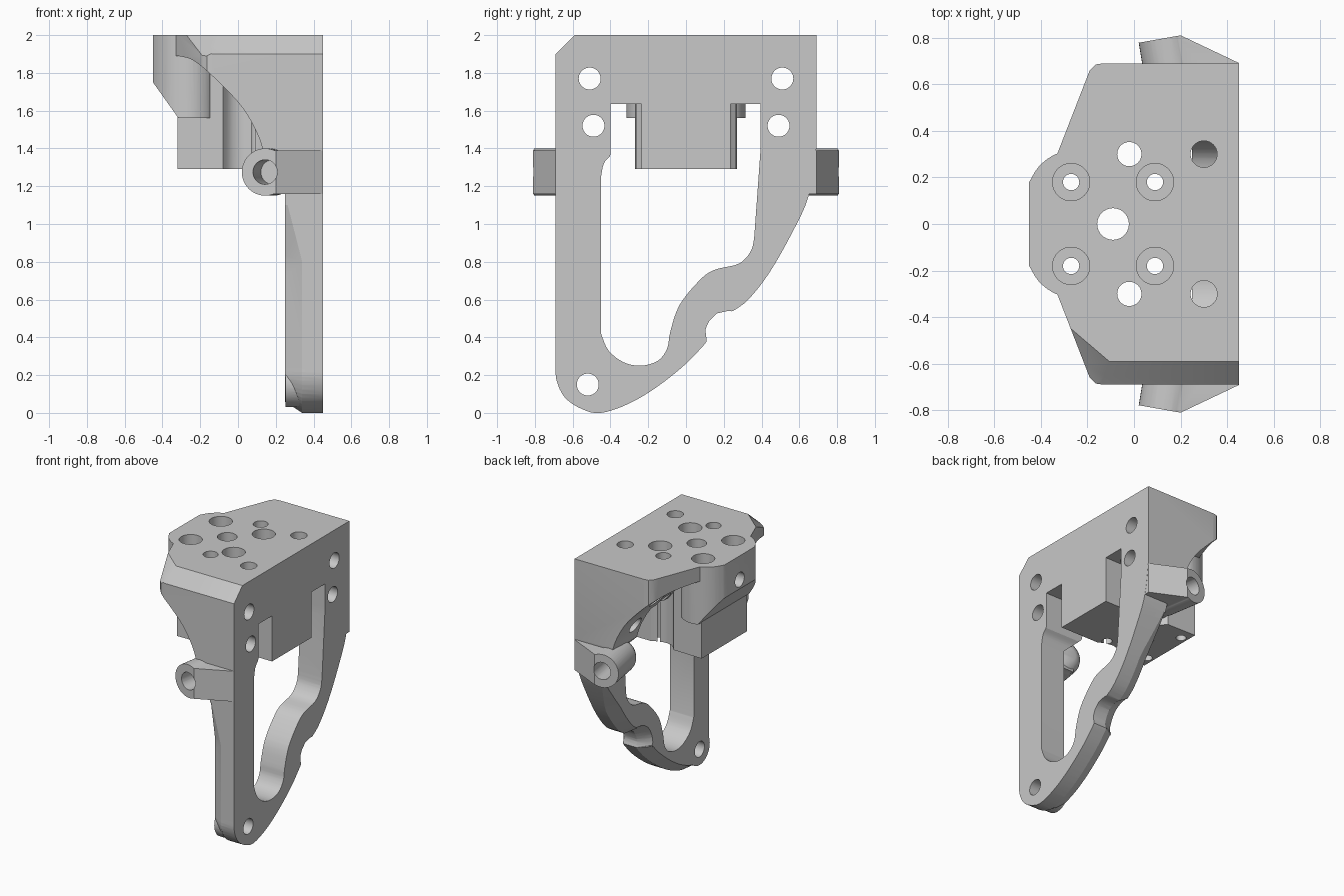
import bpy
import bmesh
from math import cos, sin, pi
from mathutils import Vector

if "Cube" in bpy.data.objects:
    bpy.data.objects.remove(bpy.data.objects["Cube"], do_unlink=True)

grey = bpy.data.materials.new("machined_grey")
grey.use_nodes = True
grey.diffuse_color = (0.58, 0.58, 0.58, 1)
grey.node_tree.nodes["Principled BSDF"].inputs["Base Color"].default_value = (0.58, 0.58, 0.58, 1)


def loft(name, loops):
    """Closed solid through matching loops of points."""
    bm = bmesh.new()
    rings = [[bm.verts.new(p) for p in loop] for loop in loops]
    n = len(rings[0])
    for a, b in zip(rings, rings[1:]):
        for i in range(n):
            j = (i + 1) % n
            bm.faces.new((a[i], a[j], b[j], b[i]))
    bm.faces.new(rings[0])
    bm.faces.new(rings[-1])
    bmesh.ops.triangulate(bm, faces=bm.faces[:])
    bmesh.ops.recalc_face_normals(bm, faces=bm.faces[:])
    mesh = bpy.data.meshes.new(name)
    bm.to_mesh(mesh)
    bm.free()
    mesh.materials.append(grey)
    ob = bpy.data.objects.new(name, mesh)
    bpy.context.collection.objects.link(ob)
    return ob


def prism(name, outline, axis, lo, hi):
    """Extrude a 2D outline along an axis."""
    place = {"x": lambda p, t: (t, p[0], p[1]),
             "y": lambda p, t: (p[0], t, p[1]),
             "z": lambda p, t: (p[0], p[1], t)}[axis]
    return loft(name, [[place(p, t) for p in outline] for t in (lo, hi)])


def rod(name, start, end, r, stations=((0, 1), (1, 1)), n=40):
    """Round bar; stations give (fraction along, fraction of radius)."""
    start, end = Vector(start), Vector(end)
    turn = Vector((0, 0, 1)).rotation_difference(end - start)
    ring = [turn @ Vector((r * cos(2 * pi * i / n), r * sin(2 * pi * i / n), 0)) for i in range(n)]
    return loft(name, [[start.lerp(end, t) + v * k for v in ring] for t, k in stations])


def is_closed(mesh):
    bm = bmesh.new()
    bm.from_mesh(mesh)
    closed = len(bm.faces) > 0 and all(e.is_manifold for e in bm.edges)
    bm.free()
    return closed


def combine(target, other, operation):
    """Boolean that keeps the first watertight result."""
    mod = target.modifiers.new("boolean", "BOOLEAN")
    mod.operation, mod.object = operation, other
    for solver in ("MANIFOLD", "EXACT"):
        mod.solver = solver
        bpy.context.view_layer.update()
        graph = bpy.context.evaluated_depsgraph_get()
        result = bpy.data.meshes.new_from_object(target.evaluated_get(graph))
        if is_closed(result):
            break
    target.modifiers.clear()
    target.data = result
    bpy.data.objects.remove(other, do_unlink=True)


def curve(points, steps=4):
    """Smooth open curve through the points."""
    pts = [Vector(p) for p in points]
    pts = [pts[0]] + pts + [pts[-1]]
    out = []
    for a, b, c, d in zip(pts, pts[1:], pts[2:], pts[3:]):
        for k in range(steps):
            t = k / steps
            out.append(0.5 * (2 * b + (c - a) * t + (2 * a - 5 * b + 4 * c - d) * t * t
                              + (3 * b - a - 3 * c + d) * t ** 3))
    return out + [pts[-1]]


def mirrored(half):
    """Complete an outline across y = 0."""
    return half + [(x, -y) for x, y in reversed(half)]


# Head and leg plate: one side profile, trimmed by the plan outline
gusset = curve([(-0.4, 1.9), (-0.27, 1.88), (-0.2, 1.84), (-0.1, 1.75), (0, 1.645), (0.06, 1.56),
                (0.11, 1.46), (0.135, 1.38)])
profile = [(0.6, 2.2), (-0.4, 2.2)] + gusset + [(0.25, 1.27), (0.25, -0.1), (0.6, -0.1)]
bracket = prism("bracket", profile, "y", -0.75, 0.75)
plan = [(0.7, 0.72), (-0.1, 0.72), (-0.13, 0.69), (-0.165, 0.685), (-0.19, 0.66), (-0.33, 0.3)]
combine(bracket, prism("plan_trim", mirrored(plan), "z", -0.3, 2.3), "INTERSECT")

# Window through the frame and under the head
window = [(-0.40, 1.635), (-0.40, 1.37)] + curve([(-0.402, 1.36), (-0.435, 1.32), (-0.45, 1.25)])
window += curve([(-0.45, 0.42), (-0.41, 0.33), (-0.33, 0.268), (-0.24, 0.25), (-0.15, 0.275),
                 (-0.1, 0.34), (-0.083, 0.43), (-0.035, 0.57), (0.07, 0.7), (0.15, 0.757),
                 (0.28, 0.79), (0.345, 0.86), (0.362, 0.94)])
window += [(0.395, 1.4), (0.395, 1.635)]
combine(bracket, prism("window_cutter", window, "x", -1, 1), "DIFFERENCE")

# Central block hanging under the head, with fluted sides
flute = curve([(-0.08, 0.265), (-0.04, 0.22), (0.02, 0.2), (0.09, 0.215), (0.13, 0.235)])
block = [(-0.32, 0.27)] + [(p.x, p.y) for p in flute] + [(0.55, 0.235)]
combine(bracket, prism("central_block", mirrored(block), "z", 1.29, 1.9), "UNION")

# Rounded nose with a sloping underside
nose = prism("nose", [(-0.45, 2.15), (-0.45, 1.75), (-0.315, 1.56), (0.1, 1.56), (0.1, 2.15)],
             "y", -0.4, 0.4)
lobe = curve([(-0.12, 0.2), (-0.155, 0.275), (-0.24, 0.315), (-0.335, 0.3), (-0.41, 0.245), (-0.46, 0.16)])
lobe = [(0.05, 0.19)] + [(p.x, p.y) for p in lobe]
combine(nose, prism("nose_plan", mirrored(lobe), "z", 1, 2.3), "INTERSECT")
combine(bracket, nose, "UNION")

# Outer edge of the tapered leg frame, trimming everything at once
back_edge = curve([(0.69, 1.4), (0.65, 1.15), (0.56, 0.95), (0.44, 0.74), (0.33, 0.6), (0.25, 0.54)])
notch = curve([(0.24, 0.538), (0.19, 0.537), (0.14, 0.51), (0.11, 0.46), (0.1, 0.42), (0.11, 0.38)], 2)
foot = curve([(0.1, 0.365), (0, 0.26), (-0.15, 0.14), (-0.3, 0.05), (-0.45, 0.0),
              (-0.55, 0.02), (-0.64, 0.08), (-0.685, 0.17), (-0.69, 0.25)])
lower = back_edge + notch + foot + [Vector((-0.69, z)) for z in (0.8, 0.95, 1.1)]
trim = [(-0.69, 1.9), (-0.59, 2), (0.69, 2)] + lower
combine(bracket, prism("side_trim", trim, "x", -1, 0.45), "INTERSECT")

# Slanted chamfer where the front edge meets the tapered side
side, out = Vector((0.76, -0.65, 0)), Vector((-0.65, -0.76, 0))
corner = Vector((-0.27, -0.45, 0))
wedge = [[corner + side * t + out * w + Vector((0, 0, z)) for w, z in ((-0.1, 2.1), (0.2, 1.8), (0.2, 2.1))]
         for t in (-0.1, 0.5)]
combine(bracket, loft("corner_chamfer", wedge), "DIFFERENCE")

# Chamfer along the rear outer edge of the leg, fading out upwards
path = [p for p in lower if p.y < 1.12]
sections = []
for i, p in enumerate(path):
    along = path[min(i + 1, len(path) - 1)] - path[max(i - 1, 0)]
    away = Vector((-along.y, along.x)).normalized()
    size = min(1, (1.15 - p.y) / 0.35)
    section = []
    for x, shift in ((0.25 + 0.108 * size, 0.012 * size), (0.25 - 0.018 * size, -0.072 * size),
                     (0.2, 0.02)):
        q = p + away * shift
        section.append((x, q.x, q.y))
    sections.append(section)
combine(bracket, loft("chamfer_cutter", sections), "DIFFERENCE")
combine(bracket, rod("foot_boss", (0.2505, -0.52, 0.152), (0.4, -0.52, 0.152), 0.122), "UNION")

# Pivot ears on both sides: rounded inner end, slanted outer faces
dome = [(0, 0.45), (0.03, 0.7), (0.08, 0.88), (0.15, 0.98), (0.2, 1), (1, 1)]
for s in (1, -1):
    strut = [(0.14, s * 0.48), (0.14, s * 0.85), (0.47, s * 0.85), (0.47, s * 0.48)]
    ear = prism("ear", strut, "z", 1.16, 1.39)
    combine(ear, rod("ear_boss", (0.2, s * 0.46, 1.275), (0.135, s * 0.85, 1.275), 0.125, dome), "UNION")
    limit = [(-0.1, s * 0.4), (-0.1, s * 0.757), (0.2, s * 0.81), (0.449, s * 0.692), (0.449, s * 0.4)]
    combine(ear, prism("ear_limit", limit, "z", 1, 1.6), "INTERSECT")
    combine(bracket, ear, "UNION")

# Drilled holes: start, end, radius
holes = [((-0.09, 0, 1), (-0.09, 0, 2.1), 0.068),
         ((-0.6, 0, 1.82), (-0.09, 0, 1.82), 0.055),
         ((0.1, -0.52, 0.15), (0.6, -0.52, 0.15), 0.058)]
for s in (1, -1):
    for x in (-0.27, 0.09):
        holes += [((x, s * 0.18, 1), (x, s * 0.18, 2.1), 0.035),
                  ((x, s * 0.18, 1.85), (x, s * 0.18, 2.1), 0.08)]
    holes += [((-0.02, s * 0.3, 1.4), (-0.02, s * 0.3, 2.1), 0.052),
              ((0.3, s * 0.3, 1.4), (0.3, s * 0.3, 2.1), 0.057),
              ((-0.6, s * 0.51, 1.77), (0.6, s * 0.51, 1.77), 0.058),
              ((-0.6, s * 0.49, 1.52), (0.6, s * 0.49, 1.52), 0.058),
              ((0.185, s * 0.55, 1.275), (0.135, s * 0.85, 1.275), 0.065)]
for start, end, r in holes:
    combine(bracket, rod("drill", start, end, r), "DIFFERENCE")

bpy.ops.object.select_all(action="DESELECT")
bracket.select_set(True)
bpy.context.view_layer.objects.active = bracket
bpy.ops.object.shade_smooth_by_angle(angle=0.5)
